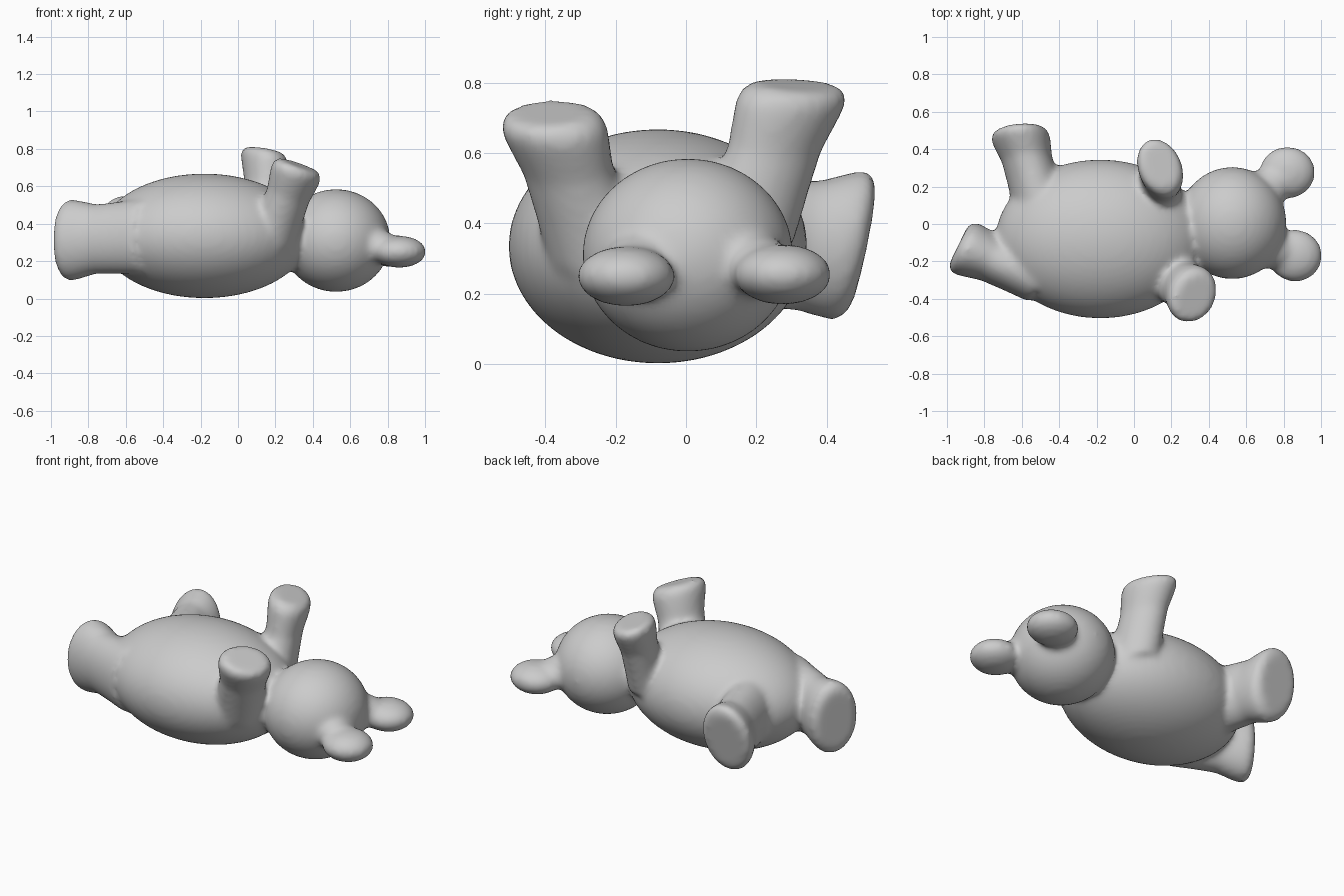
import bpy
import bmesh
import math
from mathutils import Vector, Matrix

cube = bpy.data.objects.get("Cube")
if cube:
    bpy.data.objects.remove(cube, do_unlink=True)

bm = bmesh.new()


def ellipsoid(center, radii):
    """Closed ellipsoid shell."""
    mat = Matrix.Translation(center) @ Matrix.Diagonal((*radii, 1))
    bmesh.ops.create_uvsphere(bm, u_segments=48, v_segments=32, radius=1, matrix=mat)


# Stubby limb outline: position along the limb, width factor
LIMB_PROFILE = [(0, 0.95), (0.3, 0.9), (0.6, 0.87), (0.8, 0.98),
                (0.9, 1.02), (0.96, 0.96), (1, 0.8)]


def limb(base, tip, normal, wide, a, b, sides=32):
    """Loft oval rings from base to a flat padded end facing along normal."""
    base, tip, n = Vector(base), Vector(tip), Vector(normal).normalized()
    u = Vector(wide)
    u = (u - n * u.dot(n)).normalized()
    v = n.cross(u)
    rings = []
    for t, s in LIMB_PROFILE:
        c = base.lerp(tip, t)
        rings.append([bm.verts.new(c + u * a * s * math.cos(k) + v * b * s * math.sin(k))
                      for k in (2 * math.pi * i / sides for i in range(sides))])
    for r0, r1 in zip(rings, rings[1:]):
        for i in range(sides):
            j = (i + 1) % sides
            bm.faces.new((r0[i], r0[j], r1[j], r1[i]))
    bm.faces.new(rings[0][::-1])
    bm.faces.new(rings[-1])


# Torso and head
ellipsoid((-0.18, -0.08, 0.335), (0.56, 0.425, 0.333))
ellipsoid((0.525, 0.005, 0.31), (0.29, 0.3, 0.275))

# Ears: flat rounded lobes with a thicker root on the head
ellipsoid((0.82, 0.275, 0.255), (0.15, 0.14, 0.086))
ellipsoid((0.72, 0.2, 0.28), (0.12, 0.1, 0.09))
ellipsoid((0.862, -0.17, 0.25), (0.145, 0.14, 0.086))
ellipsoid((0.74, -0.14, 0.28), (0.12, 0.1, 0.09))

# Arms
limb((0.14, 0.16, 0.35), (0.14, 0.315, 0.795), (0.2, 0.1, 0.95), (-0.4, 0.9, 0), 0.16, 0.118)
limb((0.18, -0.25, 0.3), (0.325, -0.39, 0.715), (0.35, -0.1, 0.93), (0.5, 0.8, 0), 0.155, 0.13)

# Legs with tall oval soles
limb((-0.5, -0.29, 0.33), (-0.94, -0.115, 0.31), (-0.9, 0.44, 0), (0, 0, 1), 0.215, 0.148)
limb((-0.5, 0.1, 0.34), (-0.62, 0.505, 0.338), (-0.1, 0.97, -0.2), (0, 0, 1), 0.215, 0.155)

bmesh.ops.recalc_face_normals(bm, faces=bm.faces[:])
mesh = bpy.data.meshes.new("plush_bear")
bm.to_mesh(mesh)
bm.free()
bear = bpy.data.objects.new("plush_bear", mesh)
bpy.context.collection.objects.link(bear)

# Fuse the parts into one soft skin
remesh = bear.modifiers.new("fuse", 'REMESH')
remesh.mode = 'VOXEL'
remesh.voxel_size = 0.016
remesh.use_smooth_shade = True
soften = bear.modifiers.new("soften", 'SMOOTH')
soften.factor = 0.5
soften.iterations = 14

# Plain grey
grey = bpy.data.materials.new("plain_grey")
grey.use_nodes = True
colour = (0.6, 0.6, 0.6, 1)
grey.diffuse_color = colour
grey.node_tree.nodes["Principled BSDF"].inputs["Base Color"].default_value = colour
mesh.materials.append(grey)
for p in mesh.polygons:
    p.use_smooth = True
